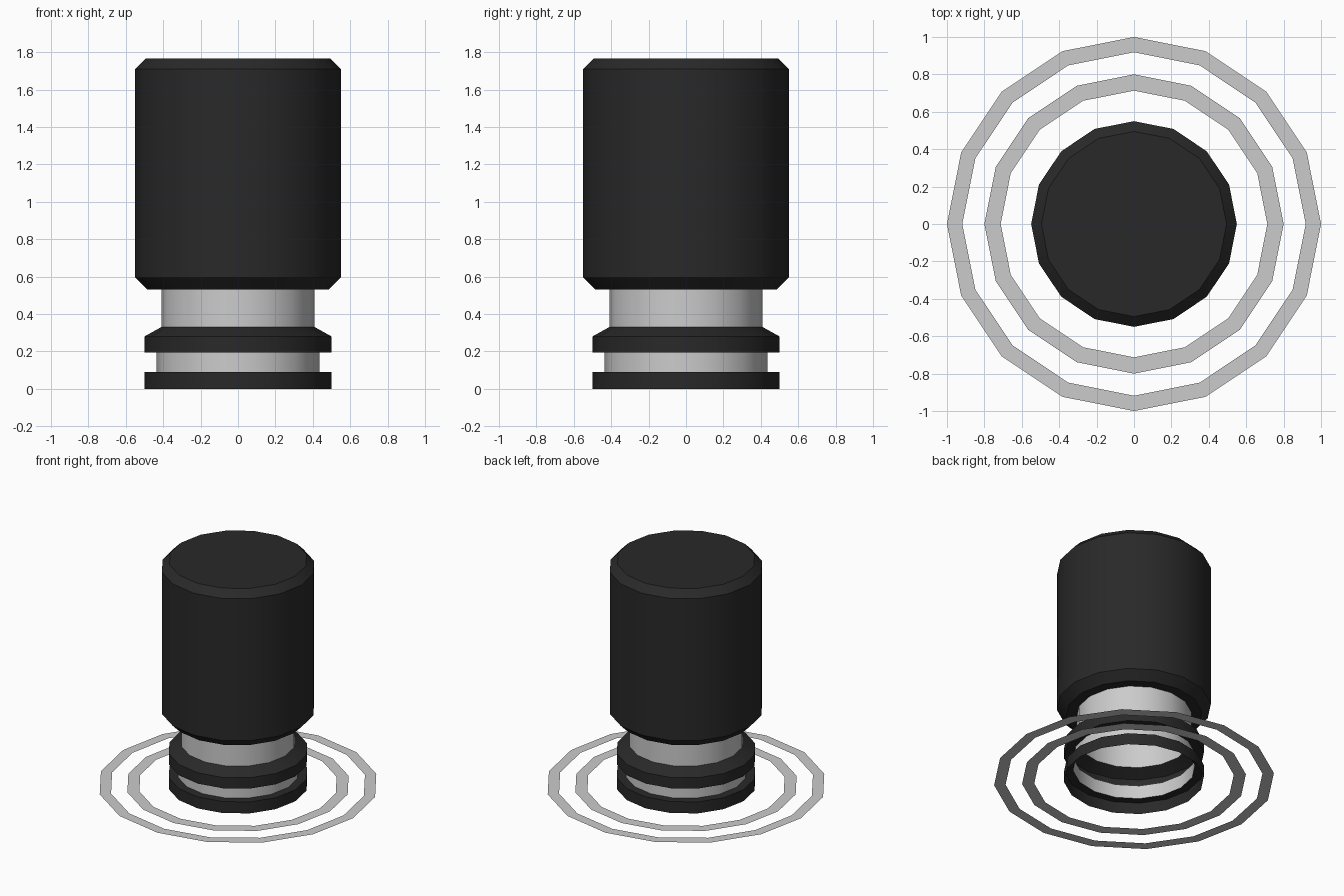
import bpy
import math

if "Cube" in bpy.data.objects:
    bpy.data.objects.remove(bpy.data.objects["Cube"])

SIDES = 16

black = bpy.data.materials.new("black_finish")
black.diffuse_color = (0.022, 0.022, 0.022, 1)
black.use_nodes = True
black.node_tree.nodes["Principled BSDF"].inputs["Base Color"].default_value = black.diffuse_color


def revolve(name, profile, material=None, cap_top=False):
    """Turn a list of (radius, z) points into a 16-sided shell around z."""
    verts, faces = [], []
    for r, z in profile:
        for i in range(SIDES):
            a = 2 * math.pi * i / SIDES
            verts.append((r * math.cos(a), r * math.sin(a), z))
    for k in range(len(profile) - 1):
        for i in range(SIDES):
            j = (i + 1) % SIDES
            lo, hi = k * SIDES, (k + 1) * SIDES
            faces.append((lo + i, lo + j, hi + j, hi + i))
    if cap_top:
        faces.append(tuple(range(len(verts) - SIDES, len(verts))))
    mesh = bpy.data.meshes.new(name)
    mesh.from_pydata(verts, [], faces)
    if material:
        mesh.materials.append(material)
    obj = bpy.data.objects.new(name, mesh)
    bpy.context.collection.objects.link(obj)
    bpy.ops.object.select_all(action='DESELECT')
    obj.select_set(True)
    bpy.context.view_layer.objects.active = obj
    bpy.ops.object.shade_smooth_by_angle(angle=math.radians(30))
    return obj


# Hollow column, bottom to top
revolve("base_band", [(0.50, 0), (0.50, 0.09), (0.435, 0.09)], black)
revolve("lower_groove", [(0.435, 0.09), (0.435, 0.195)])
revolve("collar", [(0.435, 0.195), (0.50, 0.195), (0.50, 0.28), (0.41, 0.33)], black)
revolve("neck", [(0.41, 0.33), (0.41, 0.53)])
revolve("main_body", [(0.41, 0.53), (0.485, 0.53), (0.55, 0.595),
                      (0.55, 1.71), (0.495, 1.765)], black, cap_top=True)

# Flat rings lying on the floor
for name, outer, inner in (("inner_floor_ring", 0.80, 0.713),
                           ("outer_floor_ring", 1.00, 0.918)):
    revolve(name, [(outer, 0), (inner, 0)])
